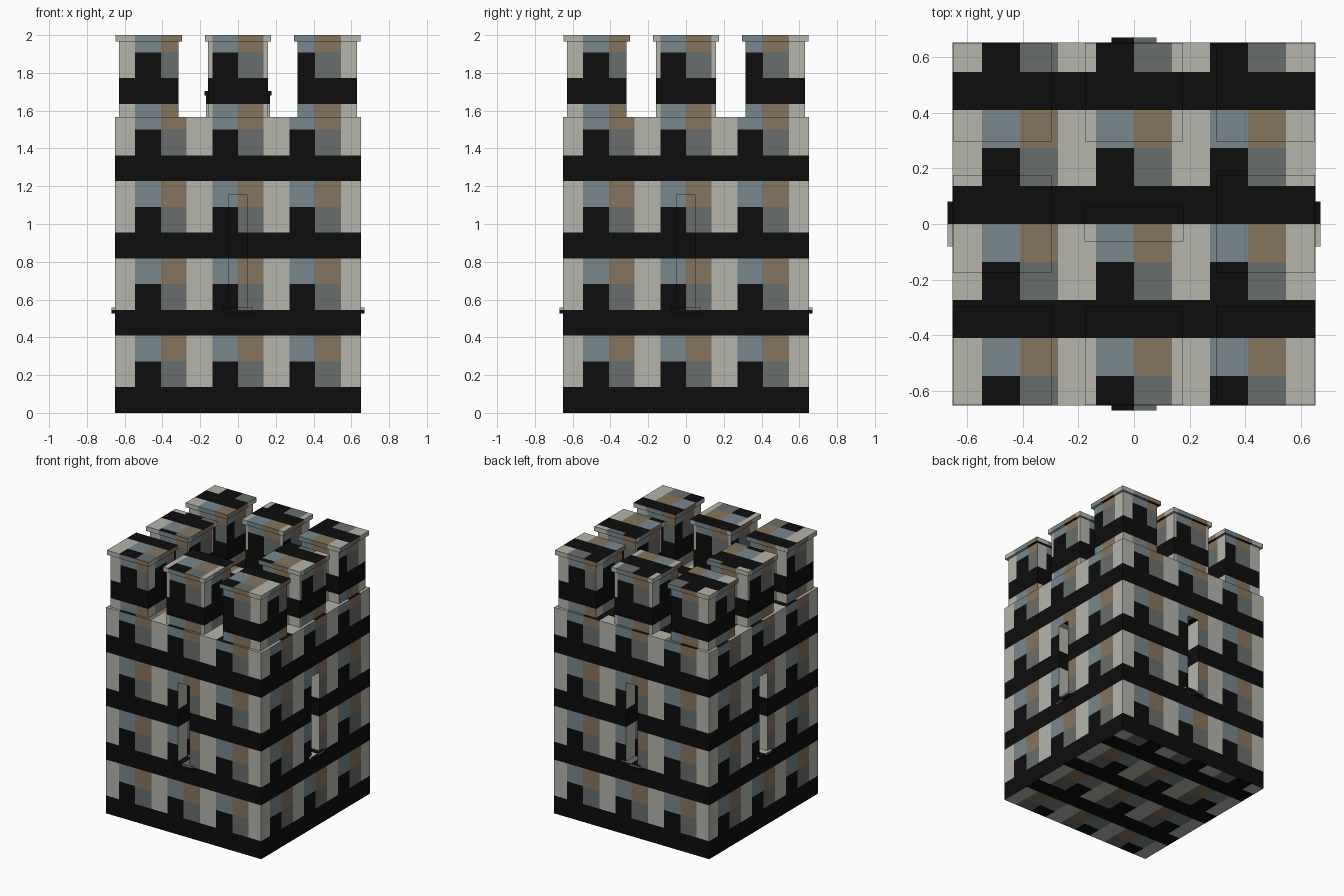
import bpy, bmesh, math
from mathutils import Matrix, Vector

if "Cube" in bpy.data.objects:
    bpy.data.objects.remove(bpy.data.objects["Cube"], do_unlink=True)

CELL = 0.1363      # one square of the woven stone pattern
HALF = 0.652       # half width of the tower
ROOF = 1.567


def material(name, rgb):
    m = bpy.data.materials.new(name)
    m.use_nodes = True
    m.diffuse_color = (*rgb, 1)
    bsdf = m.node_tree.nodes["Principled BSDF"]
    bsdf.inputs["Base Color"].default_value = (*rgb, 1)
    bsdf.inputs["Roughness"].default_value = 0.9
    return m


MATS = [material("black", (0.004, 0.004, 0.004)),
        material("cream stone", (0.46, 0.46, 0.41)),
        material("blue stone", (0.19, 0.245, 0.265)),
        material("brown stone", (0.235, 0.178, 0.112)),
        material("grey stone", (0.14, 0.155, 0.15))]
BLACK, CREAM, BLUE, BROWN, GREY = range(5)
# rows from the bottom; columns start at the centre line
PATTERN = [[BLACK, BLACK, BLACK],
           [GREY, CREAM, BLACK],
           [BROWN, CREAM, BLUE]]


def split(bm, axis, pos):
    co, no = Vector(), Vector()
    co[axis], no[axis] = pos, 1
    bmesh.ops.bisect_plane(bm, geom=bm.verts[:] + bm.edges[:] + bm.faces[:],
                           dist=1e-5, plane_co=co, plane_no=no)


def add_box(bm, lo, hi):
    size = [b - a for a, b in zip(lo, hi)]
    mid = [(a + b) / 2 for a, b in zip(lo, hi)]
    bmesh.ops.create_cube(bm, size=1, matrix=Matrix.Translation(mid) @ Matrix.Diagonal((*size, 1)))


def finish(name, bm):
    # cut along the pattern grid, then colour each piece by its cell
    for axis in range(3):
        values = [v.co[axis] for v in bm.verts]
        lo, hi = min(values), max(values)
        for k in range(math.ceil(lo / CELL), math.floor(hi / CELL) + 1):
            split(bm, axis, k * CELL)
    bm.normal_update()
    for f in bm.faces:
        c, n = f.calc_center_median(), f.normal
        if abs(n.z) > 0.5:
            u, v = c.x, c.y
        elif abs(n.y) > 0.5:
            u, v = (c.x if n.y < 0 else -c.x), c.z
        else:
            u, v = (c.y if n.x > 0 else -c.y), c.z
        f.material_index = PATTERN[math.floor(v / CELL) % 3][math.floor(u / CELL) % 3]
    mesh = bpy.data.meshes.new(name)
    bm.to_mesh(mesh)
    bm.free()
    for m in MATS:
        mesh.materials.append(m)
    obj = bpy.data.objects.new(name, mesh)
    bpy.context.collection.objects.link(obj)


def box(name, lo, hi):
    bm = bmesh.new()
    add_box(bm, lo, hi)
    finish(name, bm)


# tower body with a deep slit window in each wall
body = bmesh.new()
add_box(body, (-HALF, -HALF, 0), (HALF, HALF, ROOF))
SLIT, SLIT_LO, SLIT_HI, SLIT_DEPTH = 0.048, 0.557, 1.155, 0.15
for axis, pos in [(0, -SLIT), (0, SLIT), (1, -SLIT), (1, SLIT), (2, SLIT_LO), (2, SLIT_HI)]:
    split(body, axis, pos)
body.normal_update()
slits = []
for f in body.faces:
    c = f.calc_center_median()
    if abs(f.normal.z) < 0.5 and SLIT_LO < c.z < SLIT_HI and min(abs(c.x), abs(c.y)) < SLIT:
        slits.append(f)
for f in bmesh.ops.extrude_discrete_faces(body, faces=slits)["faces"]:
    inward = -f.normal.copy() * SLIT_DEPTH
    bmesh.ops.translate(body, verts=f.verts[:], vec=inward)
finish("tower_body", body)

# window sills
W, OUT = 0.08, 0.67
for name, dx, dy in [("front", 0, -1), ("back", 0, 1), ("left", 1, 0), ("right", -1, 0)]:
    cx, cy = dx * (HALF + OUT) / 2, dy * (HALF + OUT) / 2
    t = (OUT - HALF) / 2
    hx, hy = (t, W) if dx else (W, t)
    box(name + "_sill", (cx - hx, cy - hy, 0.525), (cx + hx, cy + hy, 0.558))

# battlements: blocks with overhanging caps around the roof edge
OFFSET = 0.473
for i in (-1, 0, 1):
    for j in (-1, 0, 1):
        if i == 0 and j == 0:
            continue
        x, y = i * OFFSET, j * OFFSET
        for part, r, lo, hi in [("block", 0.158, ROOF - 0.01, 1.966), ("cap", 0.176, 1.966, 2.0)]:
            box("battlement_" + part, (x - r, y - r, lo), (x + r, y + r, hi))

# low chest in the middle of the roof
box("roof_chest", (-0.17, -0.058, ROOF - 0.01), (0.17, 0.06, 1.68))
box("roof_chest_lid", (-0.178, -0.063, 1.68), (0.178, 0.065, 1.703))
